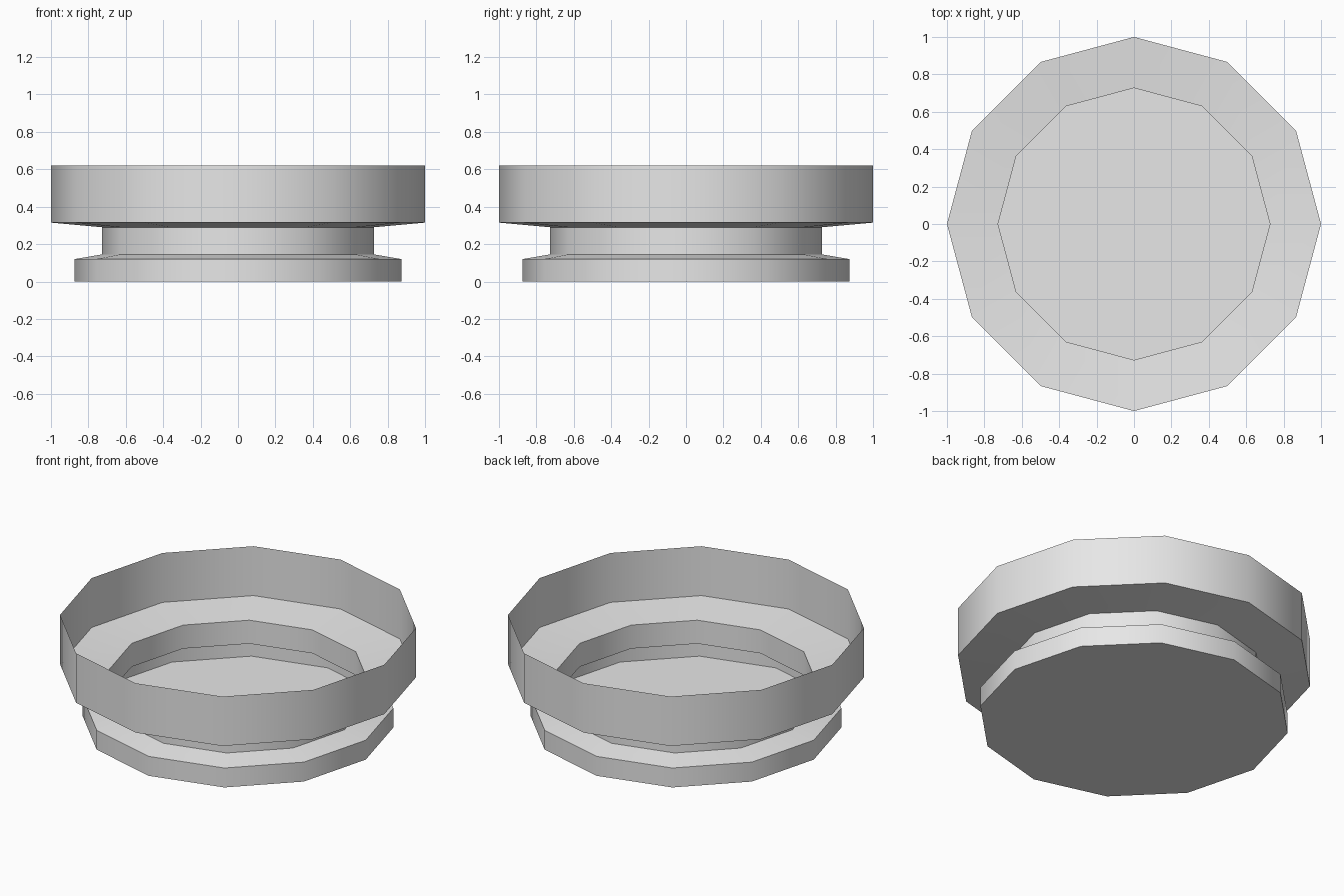
import bpy, bmesh
from math import cos, sin, pi, radians

cube = bpy.data.objects.get("Cube")
if cube:
    bpy.data.objects.remove(cube, do_unlink=True)

SIDES = 12

# One plain material
grey = bpy.data.materials.new("light_grey")
grey.use_nodes = True
colour = (0.8, 0.8, 0.8, 1)
grey.diffuse_color = colour
grey.node_tree.nodes["Principled BSDF"].inputs["Base Color"].default_value = colour

# Single-sheet wall profile (radius, height), from the floor up to the open rim
profile = [
    (0.873, 0.0), (0.873, 0.12),      # base band
    (0.727, 0.145), (0.727, 0.29),    # narrow neck
    (1.0, 0.315), (1.0, 0.62),        # wide upper rim
]


def ring(bm, radius, height):
    angles = [2 * pi * i / SIDES for i in range(SIDES)]
    return [bm.verts.new((radius * cos(a), radius * sin(a), height)) for a in angles]


bm = bmesh.new()
rings = [ring(bm, r, z) for r, z in profile]

# Closed floor, facing down
bm.faces.new(rings[0][::-1])

# Walls, facing outwards
for low, high in zip(rings, rings[1:]):
    for i in range(SIDES):
        j = (i + 1) % SIDES
        bm.faces.new((low[i], low[j], high[j], high[i]))

mesh = bpy.data.meshes.new("flanged_bowl")
bm.to_mesh(mesh)
bm.free()
mesh.materials.append(grey)
bowl = bpy.data.objects.new("flanged_bowl", mesh)
bpy.context.collection.objects.link(bowl)

# Smooth round the sides, sharp at every profile corner
bpy.ops.object.select_all(action="DESELECT")
bowl.select_set(True)
bpy.context.view_layer.objects.active = bowl
bpy.ops.object.shade_smooth_by_angle(angle=radians(40))
